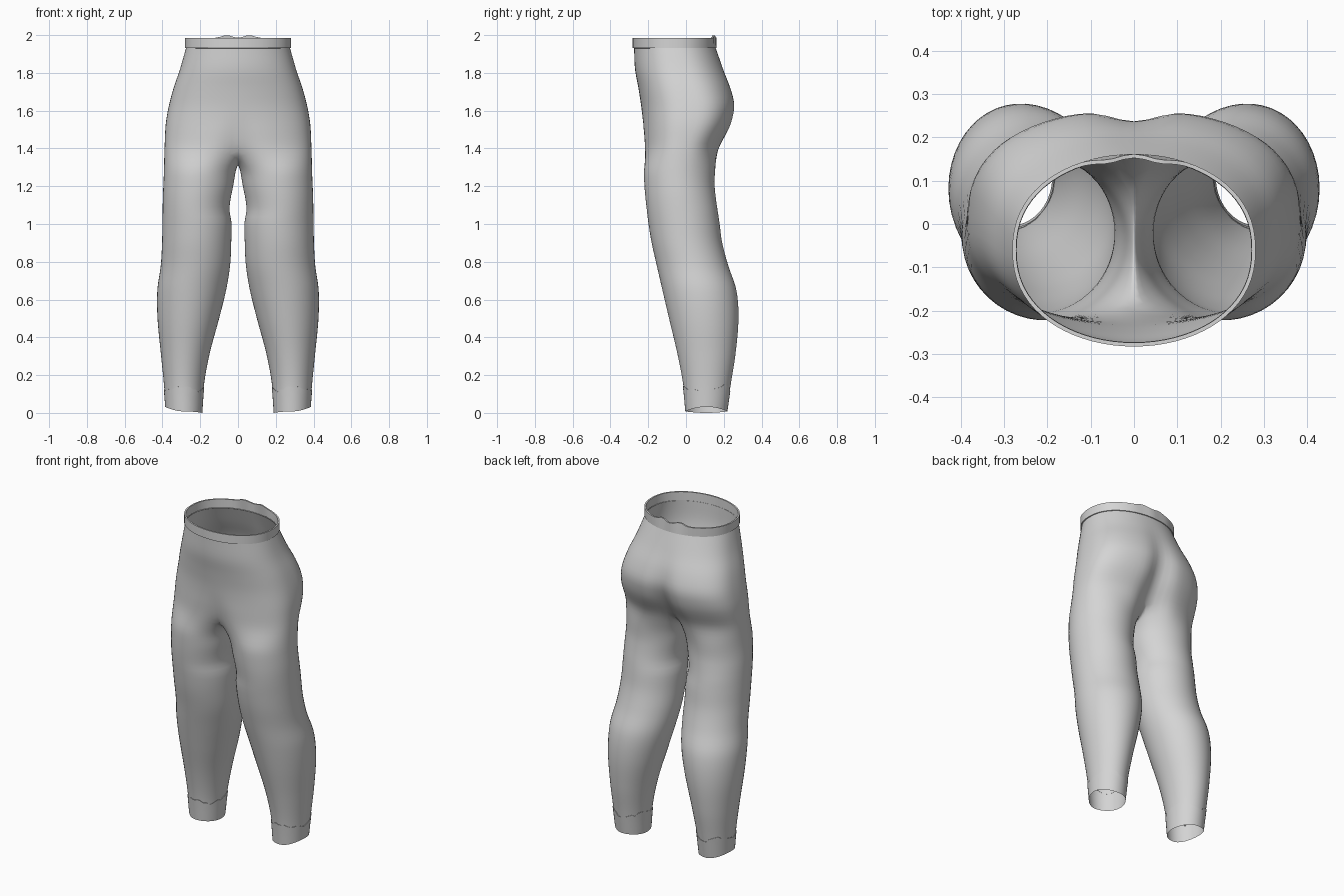
import bpy, bmesh, math, random

if "Cube" in bpy.data.objects:
    bpy.data.objects.remove(bpy.data.objects["Cube"])

random.seed(4)
M, K = 36, 13          # outer arc steps, inner-thigh points
OPEN = math.radians(50)

# z, half width, front y, back y, front dent, back dent, squareness
TORSO = [(1.40, .391, -.230, .186, .034, .085, .78), (1.48, .387, -.231, .228, .014, .062, .72),
         (1.55, .380, -.232, .254, .004, .045, .68), (1.63, .365, -.238, .266, .0, .030, .68),
         (1.72, .341, -.252, .244, .0, .016, .72), (1.82, .307, -.270, .202, .0, .006, .80),
         (1.94, .273, -.275, .154, .0, .0, .88)]
# z, inner x, outer x, front y, back y
LEG = [(.0, .192, .380, .0, .215), (.15, .180, .392, -.015, .237), (.31, .151, .408, -.045, .262),
       (.50, .100, .426, -.090, .278), (.65, .063, .427, -.125, .267), (.78, .042, .409, -.155, .224),
       (.90, .036, .402, -.182, .192), (1.01, .035, .400, -.200, .177), (1.07, .045, .399, -.207, .168),
       (1.13, .040, .398, -.214, .159), (1.21, .023, .396, -.222, .152), (1.30, .009, .394, -.229, .158)]


def sample(table, z):
    """Smooth (Hermite) lookup in a table sorted by z."""
    n = len(table)
    i = max(j for j in range(n - 1) if j == 0 or table[j][0] <= z)
    a, b = table[i], table[i + 1]
    p, q = table[max(i - 1, 0)], table[min(i + 2, n - 1)]
    h = b[0] - a[0]
    t = (z - a[0]) / h
    out = []
    for k in range(1, len(a)):
        m0 = (b[k] - p[k]) / (b[0] - p[0]) * h
        m1 = (q[k] - a[k]) / (q[0] - a[0]) * h
        out.append((2*t**3 - 3*t*t + 1) * a[k] + (t**3 - 2*t*t + t) * m0
                   + (3*t*t - 2*t**3) * b[k] + (t**3 - t*t) * m1)
    return out


def torso_arc(z, grow=0.0):
    """Half section from front centre round the hip to back centre."""
    w, yf, yb, df, db, e = sample(TORSO, z)
    cy, pts = (yf + yb) / 2, []
    for i in range(M + 1):
        t = math.pi * i / M
        s, c = math.sin(t), math.cos(t)
        x = 0.0 if i in (0, M) else (w + grow) * s
        ry = (yb - yf) / 2 + grow
        power = e if c < 0 else (e + .9) / 2
        y = cy - ry * math.copysign(abs(c) ** power, c)
        dent = math.exp(-(x / .07) ** 2)
        y += df * dent if c > 0 else -db * dent
        pts.append((x, y, z))
    return pts


def leg_point(z, th, grow=0.0):
    xi, xo, yf, yb = sample(LEG, z)
    return ((xi + xo) / 2 + ((xo - xi) / 2 + grow) * math.sin(th),
            (yf + yb) / 2 - ((yb - yf) / 2 + grow) * math.cos(th), z)


def leg_ring(z):
    outer = math.pi + 2 * OPEN
    ths = [-OPEN + outer * i / M for i in range(M + 1)]
    ths += [math.pi + OPEN + (math.pi - 2 * OPEN) * j / (K + 1) for j in range(1, K + 1)]
    return [leg_point(z, th) for th in ths]


def loft(name, rows, closed):
    """Skin rows of points; closed is a list of flags, one per gap."""
    bm = bmesh.new()
    vs = [[bm.verts.new(p) for p in r] for r in rows]
    for a, b, cl in zip(vs, vs[1:], closed):
        n = min(len(a), len(b))
        for i in range(n if cl else n - 1):
            j = (i + 1) % n
            bm.faces.new((a[i], b[i], b[j], a[j]))
    me = bpy.data.meshes.new(name)
    bm.to_mesh(me)
    bm.free()
    ob = bpy.data.objects.new(name, me)
    bpy.context.collection.objects.link(ob)
    me.materials.append(cloth)
    mod = ob.modifiers.new("mirror", 'MIRROR')
    mod.use_clip = True
    mod.merge_threshold = .0005
    bpy.ops.object.select_all(action='DESELECT')
    ob.select_set(True)
    bpy.context.view_layer.objects.active = ob
    bpy.ops.object.shade_smooth_by_angle(angle=math.radians(50))
    return ob


cloth = bpy.data.materials.new("grey cloth")
cloth.diffuse_color = (.66, .66, .66, 1)
cloth.use_nodes = True
cloth.node_tree.nodes["Principled BSDF"].inputs["Base Color"].default_value = cloth.diffuse_color

# Trousers: torso rows, a crotch seam on the centre plane, then leg rings
rows = [torso_arc(1.94 - .54 * i / 20) for i in range(21)]
yf, yb = rows[-1][0][1], rows[-1][M][1]
seam = []
for j in range(1, K + 1):
    u = j / (K + 1)
    seam.append((0, yb + (yf - yb) * u, 1.315 + .085 * abs(2 * u - 1) ** 2.5))
rows[-1] = rows[-1] + seam
legs = [leg_ring(1.28 - 1.18 * i / 44) for i in range(45)]
# blended rows soften the step from hip to thigh
blend = [[tuple(p + (q - p) * f for p, q in zip(a, b)) for a, b in zip(rows[-1], legs[0])]
         for f in (.25, .5, .75)]
rows += blend + legs
trousers = loft("trousers", rows, [False] * 20 + [True] * 48)

# Relax the cloth around the crotch and upper thighs
group = trousers.vertex_groups.new(name="crotch")
for v in trousers.data.vertices:
    weight = 1 - max(0, abs(v.co.z - 1.34) - .09) / .09
    if weight > 0:
        group.add([v.index], weight, 'REPLACE')
relax = trousers.modifiers.new("relax", 'SMOOTH')
relax.vertex_group = "crotch"
relax.factor = .5
relax.iterations = 10

# Waistband: raised strip folded over at the top, crumpled at the back
band = []
for grow, z in ((-.001, 1.930), (.008, 1.932), (.008, 1.985), (-.001, 1.985), (-.002, 1.935)):
    row = []
    for x, y, _ in torso_arc(1.94, grow):
        top = z > 1.97 and y > .1
        lift = .015 * math.exp(-((x - .06) / .035) ** 2) if top else 0
        row.append((x, y - (lift * .6), z + lift))
    band.append(row)
loft("waistband", band, [False] * 4)

# Ankle cuffs: ragged upper edge, hem arched on the outer side
N = 40
ths = [2 * math.pi * i / N for i in range(N)]
tops = [.128 + .014 * math.sin(3 * t + 1) + random.uniform(-.009, .009) for t in ths]
hems = [.032 * max(0, math.sin(t)) ** 2 + .004 * (1 + math.cos(2 * t)) for t in ths]
cuff = [[leg_point(z, t, -.001) for z, t in zip(tops, ths)]]
for f in (1, .66, .33, 0):
    cuff.append([leg_point(h + (z - h) * f, t, .003) for z, h, t in zip(tops, hems, ths)])
loft("ankle_cuff", cuff, [True] * 4)

# Consistent outward normals
for ob in bpy.context.collection.objects:
    bm = bmesh.new()
    bm.from_mesh(ob.data)
    bmesh.ops.recalc_face_normals(bm, faces=bm.faces)
    f = max(bm.faces, key=lambda g: g.calc_center_median().x)
    if f.normal.x < 0:
        bmesh.ops.reverse_faces(bm, faces=bm.faces)
    bm.to_mesh(ob.data)
    bm.free()
